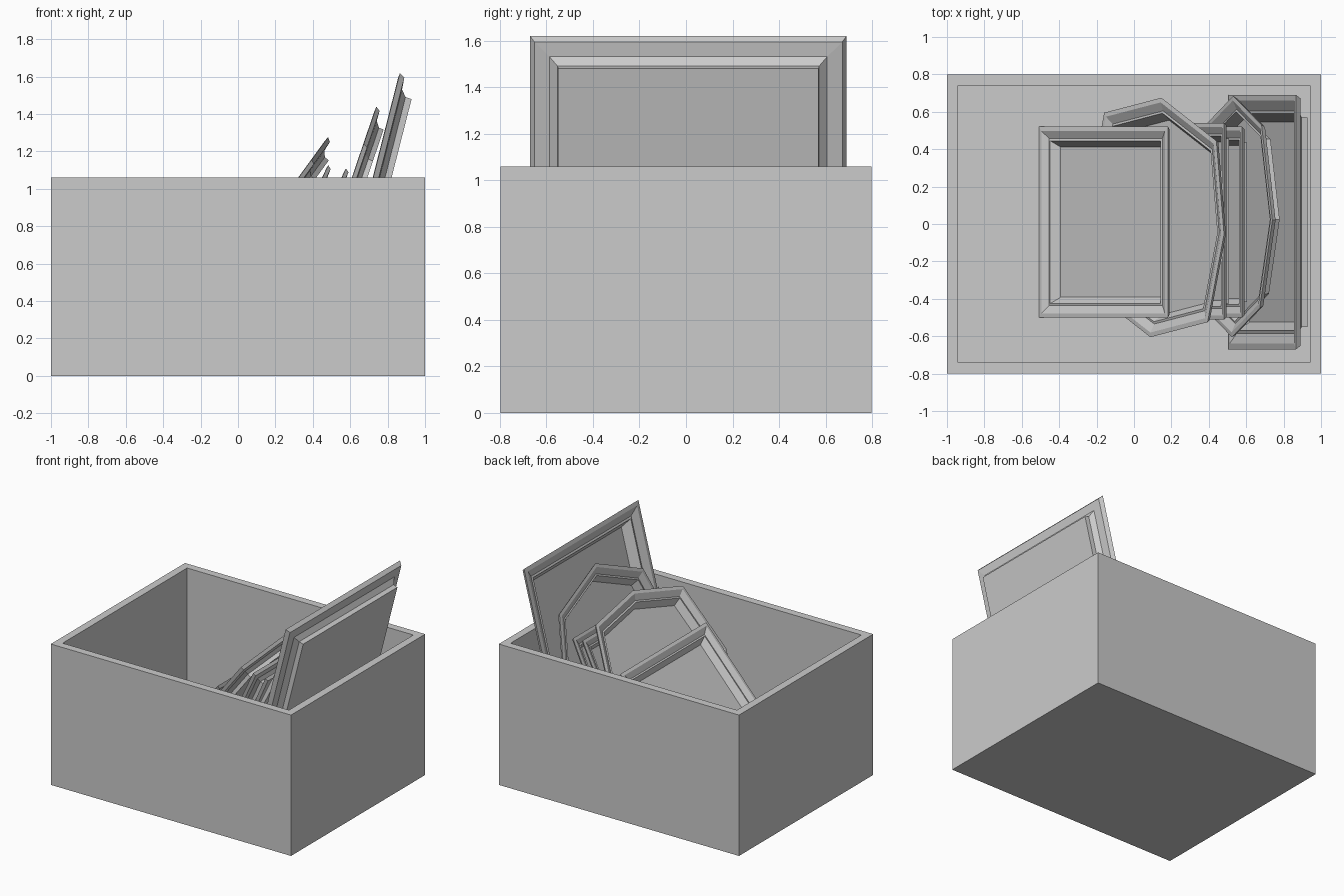
import bpy, bmesh
from math import sin, cos, radians
from mathutils import Vector

if "Cube" in bpy.data.objects:
    bpy.data.objects.remove(bpy.data.objects["Cube"])

# frame cross-section: (inset from outer edge, depth from front face)
FRONT_TO_BACK = [(0.145, 0.082), (0.10, 0.022), (0.085, 0.026), (0.03, 0.0), (0.0, 0.003),
                 (0.018, 0.032), (0.083, 0.036), (0.118, 0.064), (0.12, 0.098)]


def inset(pts, d):
    """Offset a counter-clockwise convex outline inwards by d with mitred corners."""
    out = []
    n = len(pts)
    for i in range(n):
        p, q, r = Vector(pts[i - 1]), Vector(pts[i]), Vector(pts[(i + 1) % n])
        e1, e2 = (q - p).normalized(), (r - q).normalized()
        n1, n2 = Vector((-e1.y, e1.x)), Vector((-e2.y, e2.x))
        out.append(q + (n1 + n2) * (d / (1 + n1.dot(n2))))
    return out


def mesh_object(name, bm):
    bmesh.ops.recalc_face_normals(bm, faces=bm.faces)
    me = bpy.data.meshes.new(name)
    bm.to_mesh(me)
    bm.free()
    ob = bpy.data.objects.new(name, me)
    bpy.context.collection.objects.link(ob)
    return ob


def frame(name, outline, centre, lean, scale):
    """Mitred frame with a recessed panel, leaning towards +x."""
    t = radians(lean)
    up, side, back = Vector((sin(t), 0, cos(t))), Vector((0, 1, 0)), Vector((cos(t), 0, -sin(t)))
    c = Vector(centre)
    bm = bmesh.new()
    rings = []
    for d, h in FRONT_TO_BACK:
        rings.append([bm.verts.new(c + up * p.x + side * p.y + back * h * scale)
                      for p in inset(outline, d * scale)])
    n = len(outline)
    for r1, r2 in zip(rings, rings[1:]):
        for i in range(n):
            j = (i + 1) % n
            bm.faces.new((r1[i], r1[j], r2[j], r2[i]))
    bm.faces.new(rings[0])
    bm.faces.new(rings[-1])
    return mesh_object(name, bm)


def rect(a, b):
    return [(a, -b), (a, b), (-a, b), (-a, -b)]


def octagon(half):
    return half + [(-a, -b) for a, b in half]


# open crate with thick walls and floor
bm = bmesh.new()
bmesh.ops.create_cube(bm, size=1)
for v in bm.verts:
    v.co = Vector((v.co.x * 2, v.co.y * 1.596, (v.co.z + 0.5) * 1.06))
top = max(bm.faces, key=lambda f: f.calc_center_median().z)
bmesh.ops.inset_region(bm, faces=[top], thickness=0.082)
for v in bmesh.ops.extrude_face_region(bm, geom=[top])["geom"]:
    if isinstance(v, bmesh.types.BMVert):
        v.co.z = 0.18
if top.is_valid:
    bmesh.ops.delete(bm, geom=[top], context='FACES_ONLY')
mesh_object("crate", bm)

# leaning picture frames, from the right wall inwards
frame("large_frame", rect(0.728, 0.68), (0.683, 0.01, 0.915), 14.3, 1.0)
frame("rear_octagon_frame", octagon([(0.66, -0.02), (0.48, 0.49), (0.01, 0.645), (-0.45, 0.49)]),
      (0.525, 0.04, 0.815), 18.8, 0.8)
frame("small_frame_a", rect(0.5, 0.51), (0.372, 0.01, 0.653), 24, 0.7)
frame("small_frame_b", rect(0.51, 0.525), (0.265, 0.015, 0.665), 25, 0.7)
frame("front_octagon_frame", octagon([(0.62, -0.09), (0.55, 0.41), (0.05, 0.64), (-0.47, 0.56)]),
      (0.115, 0.035, 0.776), 36, 0.8)
frame("square_frame", rect(0.516, 0.51), (-0.165, 0.01, 0.565), 42, 0.75)
